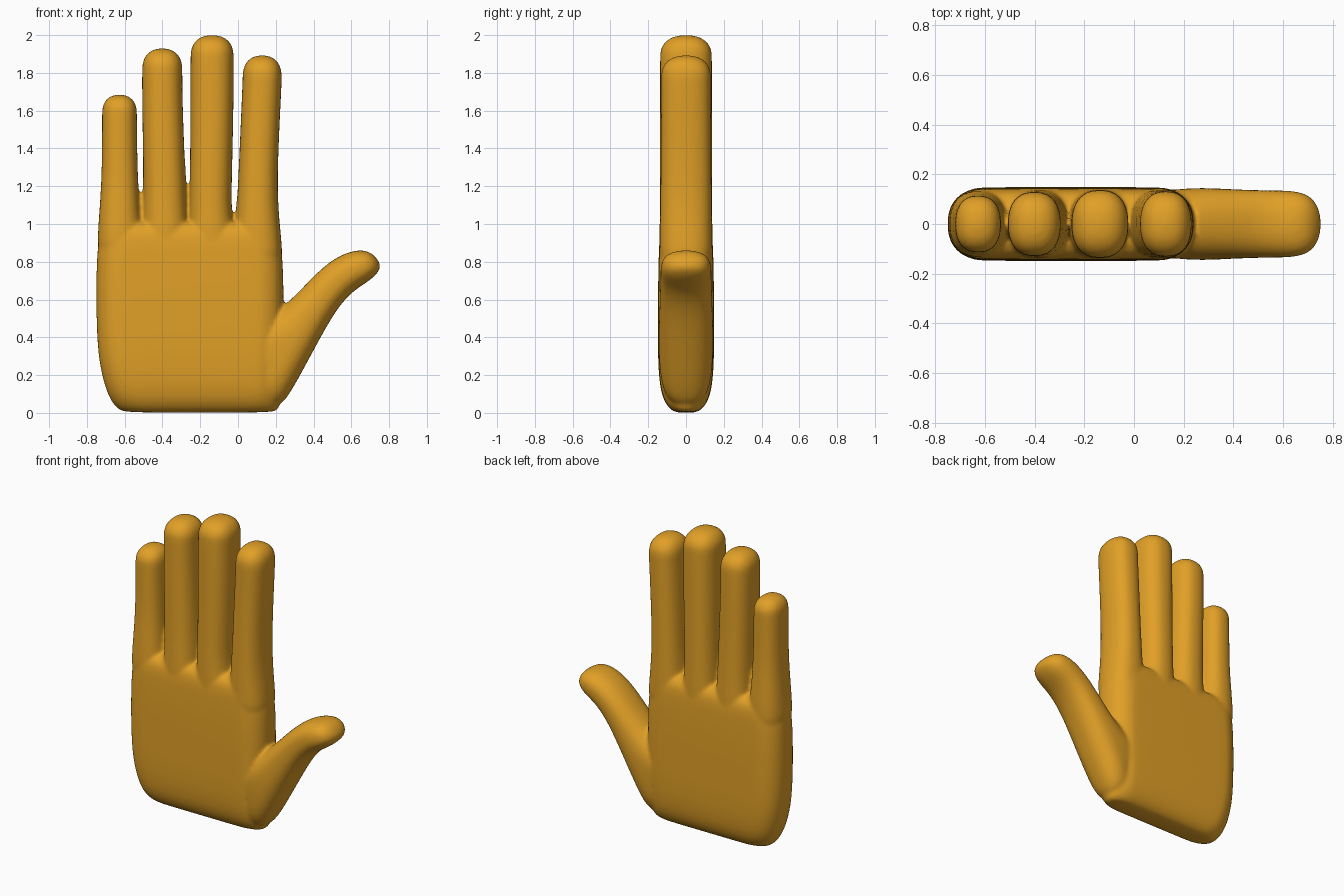
import bpy, bmesh, math
from mathutils import Vector

cube = bpy.data.objects.get("Cube")
if cube:
    bpy.data.objects.remove(cube, do_unlink=True)

SIDES = 32


def spow(v, p):
    return math.copysign(abs(v) ** p, v)


def section(a, b, depth, power=0.84, round_end=0.17):
    """Rounded cross-section spanning a to b in the XZ plane, with half depth along Y."""
    a, b = Vector((a[0], 0, a[1])), Vector((b[0], 0, b[1]))
    mid, half = (a + b) / 2, (b - a).length / 2
    axis = (b - a).normalized()
    end = min(half, round_end)
    ring = []
    for i in range(SIDES):
        t = math.tau * (i + 0.5) / SIDES
        c, s = math.cos(t), math.sin(t)
        along = math.copysign(half - end, c) + end * spow(c, power)
        ring.append(mid + axis * along + Vector((0, depth * spow(s, power), 0)))
    return ring


def loft(bm, rings):
    """Closed skin through a list of rings."""
    loops = [[bm.verts.new(p) for p in ring] for ring in rings]
    for lo, hi in zip(loops, loops[1:]):
        for i in range(SIDES):
            j = (i + 1) % SIDES
            bm.faces.new((lo[i], lo[j], hi[j], hi[i]))
    bm.faces.new(loops[0][::-1])
    bm.faces.new(loops[-1])


def finger(bm, top, rows, tip=0.11):
    """Upright finger: rows of (z, left edge, right edge, half depth), then a blunt round tip."""
    rings = [section((x0, z), (x1, z), d) for z, x0, x1, d in rows]
    _, x0, x1, d = rows[-1]
    mid, half = (x0 + x1) / 2, (x1 - x0) / 2
    for k in range(8):
        t = math.radians(12.2 * k)
        s = math.cos(t) ** 0.85
        z = top - tip + tip * math.sin(t) ** 0.9
        rings.append(section((mid - half * s, z), (mid + half * s, z), d * s))
    loft(bm, rings)


bm = bmesh.new()

# Palm, stacked upward from the rounded heel
palm = [(0.0, -0.59, 0.19, 0.05), (0.015, -0.63, 0.21, 0.08), (0.05, -0.665, 0.225, 0.11),
        (0.12, -0.70, 0.23, 0.137), (0.25, -0.733, 0.235, 0.148), (0.4, -0.748, 0.24, 0.15),
        (0.65, -0.752, 0.243, 0.149), (0.85, -0.747, 0.236, 0.145), (0.94, -0.735, 0.215, 0.14),
        (0.99, -0.71, 0.19, 0.12), (1.015, -0.68, 0.16, 0.07)]
loft(bm, [section((x0, z), (x1, z), d) for z, x0, x1, d in palm])

# Four fingers, rooted inside the palm
finger(bm, 1.685, [(0.8, -0.745, -0.50, 0.135), (0.95, -0.743, -0.505, 0.135),
                   (1.08, -0.733, -0.52, 0.128), (1.25, -0.722, -0.53, 0.117),
                   (1.45, -0.72, -0.535, 0.115)], 0.095)
finger(bm, 1.93, [(0.8, -0.51, -0.255, 0.14), (0.95, -0.51, -0.26, 0.14),
                  (1.08, -0.50, -0.272, 0.135), (1.3, -0.502, -0.28, 0.131),
                  (1.65, -0.508, -0.294, 0.13)])
finger(bm, 2.0, [(0.8, -0.27, -0.01, 0.142), (0.95, -0.267, -0.015, 0.141),
                 (1.08, -0.257, -0.037, 0.139), (1.3, -0.254, -0.03, 0.138),
                 (1.7, -0.252, -0.022, 0.138)])
finger(bm, 1.893, [(0.75, -0.03, 0.24, 0.142), (0.9, -0.025, 0.233, 0.14),
                   (1.08, -0.007, 0.212, 0.137), (1.3, 0.004, 0.21, 0.134),
                   (1.6, 0.017, 0.224, 0.132), (1.76, 0.024, 0.232, 0.132)])

# Thumb: lower edge, upper edge and half depth along its bend
thumb = [((0.10, 0.03), (-0.12, 0.40), 0.10), ((0.215, 0.028), (0.0, 0.45), 0.125),
         ((0.265, 0.085), (0.09, 0.48), 0.14), ((0.33, 0.20), (0.18, 0.52), 0.146),
         ((0.40, 0.33), (0.26, 0.58), 0.144), ((0.47, 0.46), (0.345, 0.665), 0.14),
         ((0.54, 0.572), (0.435, 0.76), 0.137), ((0.61, 0.645), (0.53, 0.832), 0.136),
         ((0.675, 0.686), (0.63, 0.866), 0.134), ((0.718, 0.718), (0.697, 0.856), 0.115),
         ((0.744, 0.748), (0.735, 0.82), 0.075), ((0.753, 0.77), (0.751, 0.79), 0.03)]
loft(bm, [section(a, b, d) for a, b, d in thumb])

bmesh.ops.recalc_face_normals(bm, faces=bm.faces)
mesh = bpy.data.meshes.new("hand")
bm.to_mesh(mesh)
bm.free()
hand = bpy.data.objects.new("hand", mesh)
bpy.context.collection.objects.link(hand)

# Golden orange skin
mat = bpy.data.materials.new("golden_orange")
mat.use_nodes = True
color = (0.75, 0.35, 0.02, 1)
mat.diffuse_color = color
mat.node_tree.nodes["Principled BSDF"].inputs["Base Color"].default_value = color
mesh.materials.append(mat)

# Round the parts, fuse them into one skin and soften the joins
sub = hand.modifiers.new("round", 'SUBSURF')
sub.levels = sub.render_levels = 2
fuse = hand.modifiers.new("fuse", 'REMESH')
fuse.mode = 'VOXEL'
fuse.voxel_size = 0.011
fuse.use_smooth_shade = True
soft = hand.modifiers.new("soften", 'SMOOTH')
soft.factor = 0.5
soft.iterations = 8
